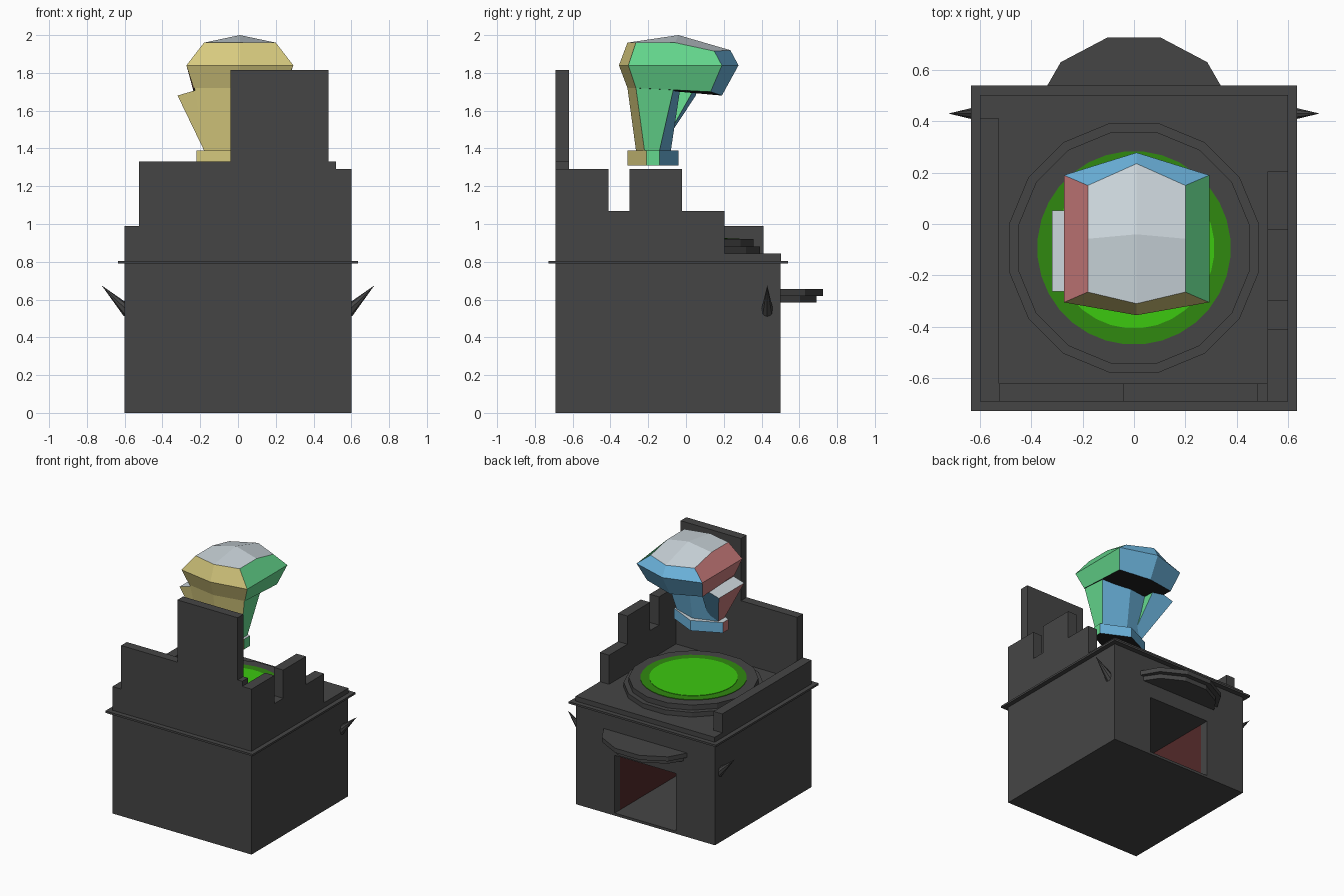
import bpy, bmesh, math
from mathutils import Vector

if "Cube" in bpy.data.objects:
    bpy.data.objects.remove(bpy.data.objects["Cube"])

def mat(name, r, g, b):
    m = bpy.data.materials.new(name)
    m.diffuse_color = (r, g, b, 1)
    m.use_nodes = True
    m.node_tree.nodes["Principled BSDF"].inputs["Base Color"].default_value = m.diffuse_color
    return m

STONE = mat("dark stone", .06, .06, .06)
SLIME = mat("bright slime", .045, .58, .005)
SLIME_EDGE = mat("dark slime", .03, .25, .005)
EMBER = mat("ember red", .085, .022, .022)
# hand colours, one for each facing direction
HAND = [mat("green", .13, .69, .27), mat("pink red", .58, .2, .2),
        mat("sky blue", .15, .46, .73), mat("sand yellow", .68, .59, .21),
        mat("pale grey", .6, .67, .71), mat("black", .015, .015, .015)]

def finish(name, bm, mats):
    bmesh.ops.recalc_face_normals(bm, faces=bm.faces[:])
    me = bpy.data.meshes.new(name)
    bm.to_mesh(me)
    bm.free()
    for m in mats:
        me.materials.append(m)
    ob = bpy.data.objects.new(name, me)
    bpy.context.collection.objects.link(ob)
    return ob

def extrude(name, pts, vec, m=STONE):
    """Solid from a flat outline pushed along a vector."""
    bm = bmesh.new()
    f = bm.faces.new([bm.verts.new(p) for p in pts])
    geo = bmesh.ops.extrude_face_region(bm, geom=[f])["geom"]
    bmesh.ops.translate(bm, vec=vec, verts=[v for v in geo if isinstance(v, bmesh.types.BMVert)])
    return finish(name, bm, [m])

def slab(name, x0, x1, y0, y1, z0, z1):
    return extrude(name, [(x0, y0, z0), (x1, y0, z0), (x1, y1, z0), (x0, y1, z0)], (0, 0, z1 - z0))

def disc(name, apothem, sides, z0, z1, m=STONE):
    r = apothem / math.cos(math.pi / sides)
    pts = [(r * math.cos(2 * math.pi * (i + .5) / sides),
            -.093 + r * math.sin(2 * math.pi * (i + .5) / sides), z0) for i in range(sides)]
    return extrude(name, pts, (0, 0, z1 - z0), m)

# base with a hearth cut into its back
body = slab("hearth_body", -.6, .6, -.69, .5, 0, .79)
cutter = slab("hearth_cutter", -.265, .265, -.5, .6, .02, .47)
mod = body.modifiers.new("opening", "BOOLEAN")
mod.operation, mod.object, mod.solver = "DIFFERENCE", cutter, "EXACT"
bpy.context.view_layer.objects.active = body
bpy.ops.object.modifier_apply(modifier=mod.name)
bpy.data.objects.remove(cutter)
body.data.materials.clear()
body.data.materials.append(STONE)
body.data.materials.append(EMBER)
bm = bmesh.new()
bm.from_mesh(body.data)
bmesh.ops.bisect_plane(bm, geom=bm.verts[:] + bm.edges[:] + bm.faces[:],
                       plane_co=(0, .435, 0), plane_no=(0, 1, 0))
for f in bm.faces:
    c = f.calc_center_median()
    inside = abs(c.x) < .3 and -.55 < c.y < .43 and .01 < c.z < .5
    f.material_index = int(inside and abs(f.normal.z) < .5)
bm.to_mesh(body.data)
bm.free()

# ledge and upper floor
slab("ledge", -.635, .635, -.728, .539, .79, .805)
slab("upper_floor", -.6, .6, -.69, .503, .805, .843)

# broken walls
def stepped(steps, base):
    """Outline of a wall top: list of (start, end, height)."""
    pts = [(steps[0][0], base)]
    for a, b, h in steps:
        pts += [(a, h), (b, h)]
    return pts + [(steps[-1][1], base)]

front = stepped([(-.525, -.04, 1.33), (-.04, .48, 1.815), (.48, .52, 1.33)], .843)
extrude("front_wall", [(x, -.69, z) for x, z in front], (0, .07, 0))
right = stepped([(-.69, -.41, 1.29), (-.41, -.3, 1.07), (-.3, -.02, 1.29), (-.02, .205, 1.07)], .843)
extrude("right_wall", [(.52, y, z) for y, z in right], (.08, 0, 0))
slab("left_wall", -.6, -.525, -.69, .41, .843, .99)

# round basin and slime
disc("basin_lower_ring", .485, 16, .843, .88)
disc("basin_upper_ring", .45, 16, .88, .92)
disc("slime_edge", .375, 32, .92, .924, SLIME_EDGE)
disc("slime_pool", .312, 32, .924, .927, SLIME)

# hood over the hearth opening
def hood(name, half, z0, z1):
    pts = half + [(-x, y) for x, y in reversed(half)]
    extrude(name, [(x, y, z0) for x, y in pts], (0, 0, z1 - z0))

hood("hood_top", [(.36, .5), (.285, .63), (.105, .725)], .62, .655)
hood("hood_bottom", [(.33, .5), (.26, .603), (.096, .69)], .585, .62)

# side spikes
for s, side in ((1, "right"), (-1, "left")):
    bm = bmesh.new()
    base, tip = Vector((s * .58, .43, .535)), Vector((s * .722, .43, .675))
    d = tip - base
    bmesh.ops.create_cone(bm, cap_ends=True, segments=8, radius1=.034, radius2=0, depth=d.length)
    bmesh.ops.rotate(bm, cent=(0, 0, 0), matrix=d.to_track_quat("Z", "Y").to_matrix(), verts=bm.verts[:])
    bmesh.ops.translate(bm, vec=(base + tip) / 2, verts=bm.verts[:])
    finish(side + "_spike", bm, [STONE])

# floating hand, coloured by facing direction
def paint(ob):
    for m in HAND:
        ob.data.materials.append(m)
    for p in ob.data.polygons:
        n = p.normal
        a = max(range(3), key=lambda i: abs(n[i]))
        p.material_index = 2 * a + (n[a] < 0)

def loft(name, rings, peak=None):
    bm = bmesh.new()
    loops = [[bm.verts.new(p) for p in r] for r in rings]
    n = len(loops[0])
    for a, b in zip(loops, loops[1:]):
        for i in range(n):
            j = (i + 1) % n
            bm.faces.new((a[i], a[j], b[j], b[i]))
    bm.faces.new(loops[0])
    top = loops[-1]
    if peak:
        # roofed top: ridge runs across the middle to both sides
        p = bm.verts.new(peak)
        q = {}
        for i in (1, 4):
            e = bm.edges.get((top[i], top[i + 1]))
            v = bmesh.utils.edge_split(e, top[i], .5)[1]
            v.co.z = 1.96
            q[i] = v
        bm.faces.new((top[0], top[1], q[1], p))
        bm.faces.new((p, q[1], top[2], top[3]))
        bm.faces.new((p, top[3], top[4], q[4]))
        bm.faces.new((p, q[4], top[5], top[0]))
    else:
        bm.faces.new(top)
    paint(finish(name, bm, []))

def hexring(cx, w, yf, ysf, ysb, yb, zf, zsb=None, zb=None):
    zsb = zf if zsb is None else zsb
    zb = zsb if zb is None else zb
    return [(cx, yf, zf), (cx + w, ysf, zf), (cx + w, ysb, zsb),
            (cx, yb, zb), (cx - w, ysb, zsb), (cx - w, ysf, zf)]

loft("wrist_cuff", [hexring(-.01, .21, -.31, -.21, -.14, -.04, z) for z in (1.31, 1.39)])
loft("palm", [hexring(0, .18, -.265, -.22, -.14, -.08, 1.39),
              hexring(.005, .235, -.31, -.265, -.065, -.03, 1.72)])
loft("fist", [hexring(.005, .24, -.31, -.265, .13, .19, 1.72, 1.70, 1.68),
              hexring(.01, .283, -.355, -.305, .19, .278, 1.84),
              hexring(.01, .19, -.31, -.265, .15, .235, 1.96, 1.915, 1.92)],
     peak=(.01, -.04, 2.0))
loft("thumb", [[(-.18, -.22, 1.39), (-.1, -.22, 1.39), (-.1, -.14, 1.39), (-.18, -.14, 1.39)],
               [(-.32, -.262, 1.68), (-.15, -.262, 1.73), (-.15, .052, 1.73), (-.32, .052, 1.68)]])
